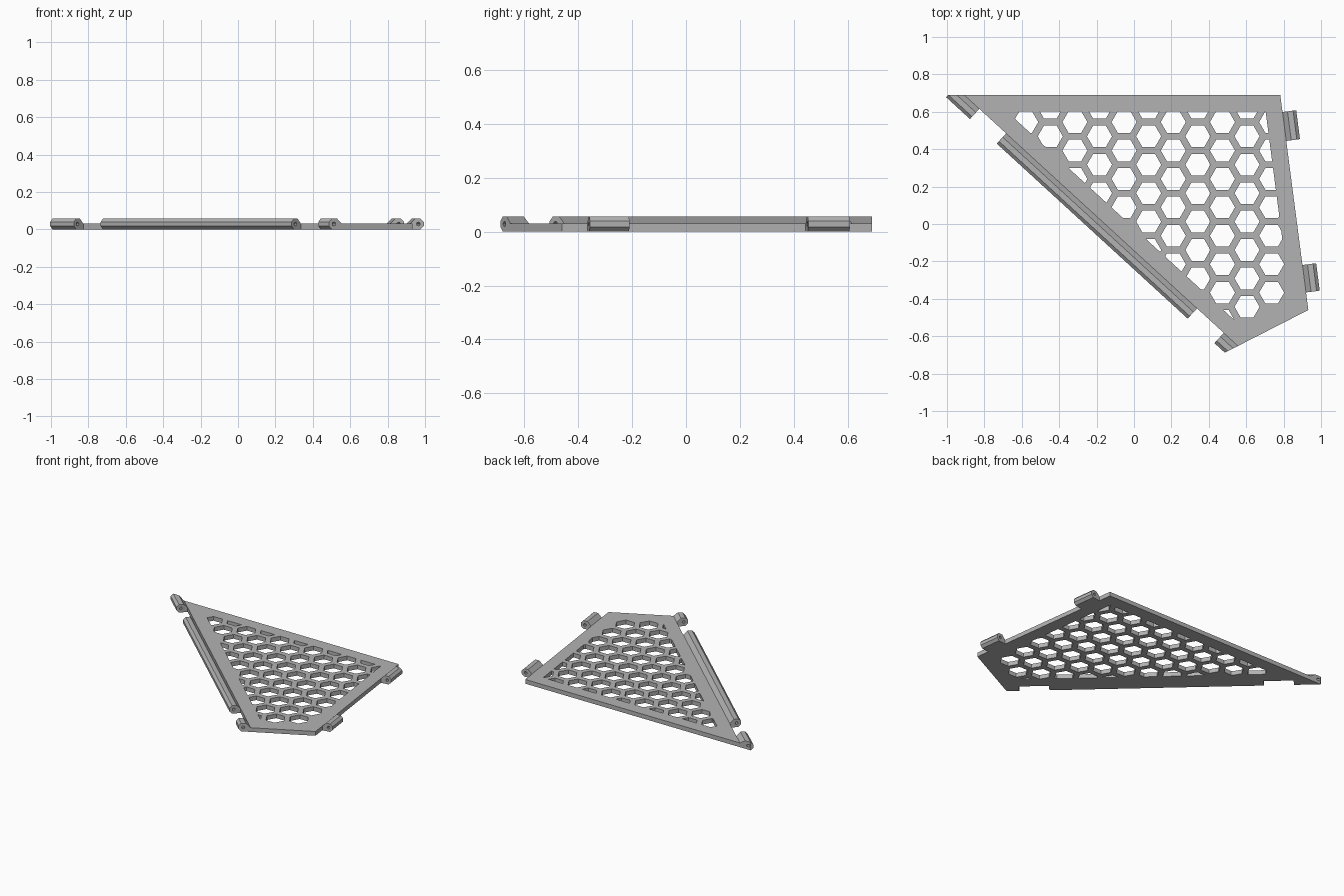
import bpy, bmesh, math
from mathutils import Vector

cube = bpy.data.objects.get("Cube")
if cube:
    bpy.data.objects.remove(cube, do_unlink=True)

grey = bpy.data.materials.new("plain grey")
grey.use_nodes = True
COLOUR = (0.45, 0.45, 0.45, 1)
grey.diffuse_color = COLOUR
grey.node_tree.nodes["Principled BSDF"].inputs["Base Color"].default_value = COLOUR

THICK, TOP = 0.03, 0.057
# Plate corners, clockwise from above: back right, back left of the long edge etc.
BACK_LEFT, BACK_RIGHT = Vector((-0.908, 0.69)), Vector((0.782, 0.69))
FRONT_RIGHT, FRONT_LEFT = Vector((0.932, -0.46)), Vector((0.556, -0.652))
OUTLINE = [BACK_LEFT, BACK_RIGHT, FRONT_RIGHT, FRONT_LEFT]


def frame(a, b):
    """Direction along a clockwise edge and its outward normal."""
    d = (b - a).normalized()
    return d, Vector((-d.y, d.x))


def finish(name, bm):
    bmesh.ops.recalc_face_normals(bm, faces=bm.faces)
    mesh = bpy.data.meshes.new(name)
    bm.to_mesh(mesh)
    bm.free()
    mesh.materials.append(grey)
    obj = bpy.data.objects.new(name, mesh)
    bpy.context.collection.objects.link(obj)
    return obj


def prism(bm, points, offset):
    face = bm.faces.new([bm.verts.new(p) for p in points])
    ext = bmesh.ops.extrude_face_region(bm, geom=[face])
    moved = [v for v in ext["geom"] if isinstance(v, bmesh.types.BMVert)]
    bmesh.ops.translate(bm, verts=moved, vec=offset)


def cut(obj, cutter):
    cutter.hide_render = True
    mod = obj.modifiers.new("cut", 'BOOLEAN')
    mod.operation, mod.solver, mod.object = 'DIFFERENCE', 'EXACT', cutter
    bpy.context.view_layer.update()
    deps = bpy.context.evaluated_depsgraph_get()
    obj.data = bpy.data.meshes.new_from_object(obj.evaluated_get(deps))
    obj.modifiers.clear()
    bpy.data.objects.remove(cutter, do_unlink=True)


def clip(poly, point, normal):
    """Keep the part of a 2D polygon behind a line."""
    out = []
    for p, q in zip(poly, poly[1:] + poly[:1]):
        a, b = (p - point).dot(normal), (q - point).dot(normal)
        if a <= 0:
            out.append(p)
        if a * b < 0:
            out.append(p.lerp(q, a / (a - b)))
    return out


def area(poly):
    return abs(sum(p.x * q.y - q.x * p.y for p, q in zip(poly, poly[1:] + poly[:1]))) / 2


# Flat plate
bm = bmesh.new()
prism(bm, [p.to_3d() for p in OUTLINE], (0, 0, THICK))
plate = finish("perforated_plate", bm)

# Honeycomb openings, trimmed to a solid border
BORDER, RADIUS, COLUMN, ROW = 0.089, 0.067, 0.1315, 0.152
bm = bmesh.new()
for i in range(-10, 3):
    for j in range(-9, 3):
        centre = Vector((0.473 + i * COLUMN, 0.545 + (j + (i % 2) / 2) * ROW))
        cell = [centre + RADIUS * Vector((math.cos(k * math.pi / 3), math.sin(k * math.pi / 3)))
                for k in range(6)]
        for a, b in zip(OUTLINE, OUTLINE[1:] + OUTLINE[:1]):
            d, n = frame(a, b)
            if cell:
                cell = clip(cell, a - n * BORDER, n)
        if len(cell) > 2 and area(cell) > 0.0006:
            prism(bm, [(p.x, p.y, -0.02) for p in cell], (0, 0, THICK + 0.04))
cut(plate, finish("honeycomb_cutter", bm))

# Hinge knuckle section: distance outward from the plate edge, height
SECTION = [(-0.004, 0), (0.057, 0), (0.074, 0.017), (0.074, 0.04), (0.057, TOP),
           (0.027, TOP), (0, THICK), (-0.004, THICK)]
PIN_OFFSET, PIN_RADIUS = 0.045, 0.01


def knuckle(name, a, b, start, end, trim=None):
    d, n = frame(a, b)

    def place(t, u, z):
        return (a + d * t + n * u).to_3d() + Vector((0, 0, z))

    bm = bmesh.new()
    prism(bm, [place(start, u, z) for u, z in SECTION], d.to_3d() * (end - start))
    if trim:
        point, normal = trim
        bmesh.ops.bisect_plane(bm, geom=bm.verts[:] + bm.edges[:] + bm.faces[:],
                               plane_co=point.to_3d(), plane_no=normal.to_3d(), clear_outer=True)
        bmesh.ops.holes_fill(bm, edges=[e for e in bm.edges if e.is_boundary])
    obj = finish(name, bm)
    # Pin bore
    bm = bmesh.new()
    ring = [place(start - 0.1, PIN_OFFSET + PIN_RADIUS * math.cos(k * math.pi / 4),
                  TOP / 2 + PIN_RADIUS * math.sin(k * math.pi / 4)) for k in range(8)]
    prism(bm, ring, d.to_3d() * (end - start + 0.2))
    cut(obj, finish("bore_cutter", bm))


# Knuckles on the long slanted edge, run from the back corner forward
back_trim = (BACK_LEFT, Vector((0, 1)))
front_trim = (FRONT_LEFT, frame(FRONT_RIGHT, FRONT_LEFT)[1])


def slanted(name, start, end, trim=None):
    # The edge is walked clockwise, so measure from its far end
    length = (FRONT_LEFT - BACK_LEFT).length
    knuckle(name, FRONT_LEFT, BACK_LEFT, length - end, length - start, trim)


slanted("back_corner_knuckle", -0.0625, 0.11, back_trim)
slanted("long_knuckle", 0.304, 1.689)
slanted("front_corner_knuckle", 1.883, 2.05, front_trim)

# Knuckles on the left edge
knuckle("back_side_knuckle", BACK_RIGHT, FRONT_RIGHT, 0.092, 0.248)
knuckle("front_side_knuckle", BACK_RIGHT, FRONT_RIGHT, 0.917, 1.065)
